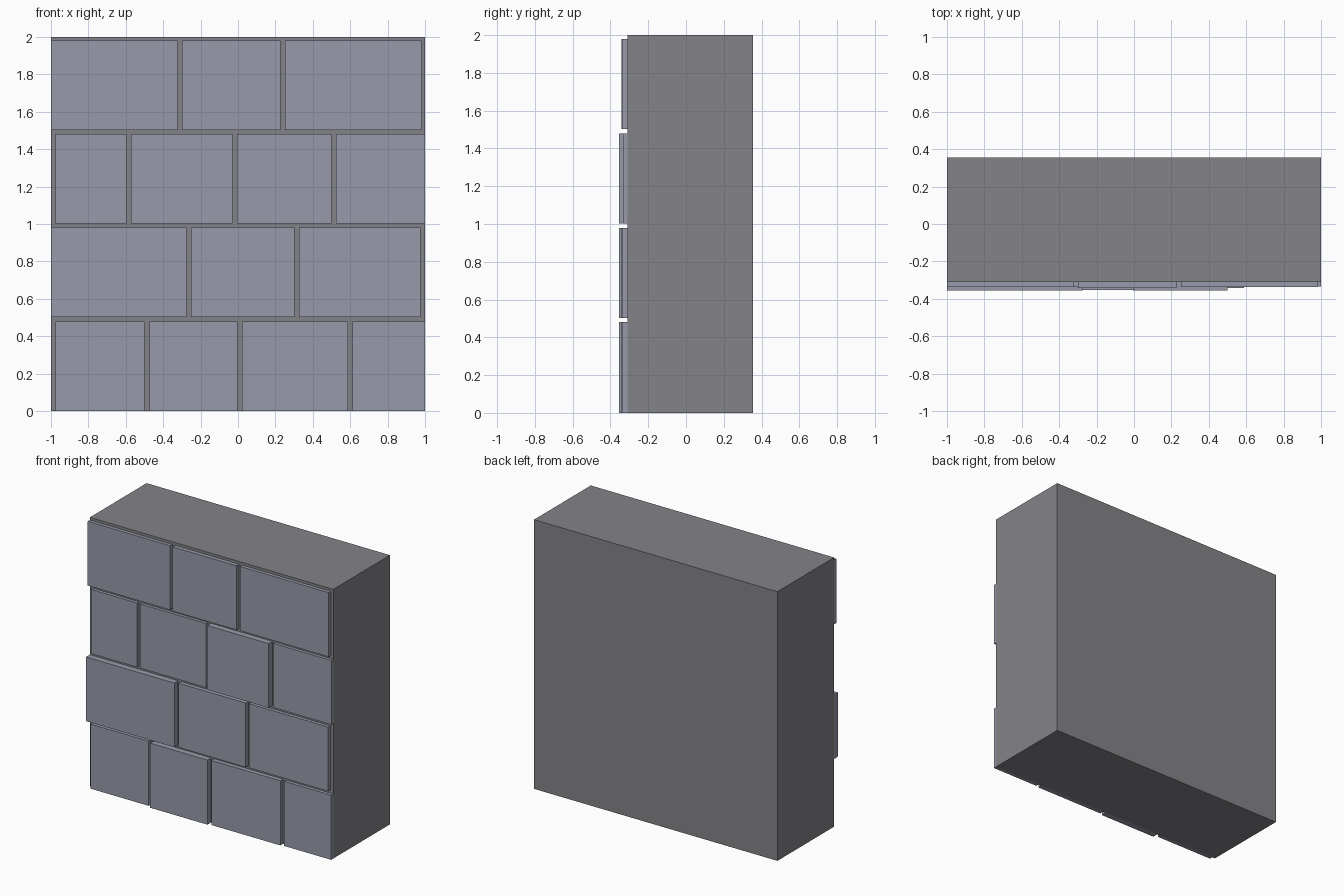
import bpy

if "Cube" in bpy.data.objects:
    bpy.data.objects.remove(bpy.data.objects["Cube"])


def material(name, color):
    m = bpy.data.materials.new(name)
    m.diffuse_color = (*color, 1)
    m.use_nodes = True
    m.node_tree.nodes["Principled BSDF"].inputs["Base Color"].default_value = m.diffuse_color
    return m


def box(name, x, y, z, mat):
    """Box from (min, max) ranges on each axis."""
    verts = [(a, b, c) for a in x for b in y for c in z]
    faces = [(0, 1, 3, 2), (4, 6, 7, 5), (0, 4, 5, 1),
             (2, 3, 7, 6), (0, 2, 6, 4), (1, 5, 7, 3)]
    mesh = bpy.data.meshes.new(name)
    mesh.from_pydata(verts, [], faces)
    mesh.materials.append(mat)
    ob = bpy.data.objects.new(name, mesh)
    bpy.context.collection.objects.link(ob)
    return ob


mortar = material("mortar", (0.23, 0.23, 0.25))
stone = material("stone", (0.31, 0.33, 0.40))

# Wall core
FRONT = -0.31
box("wall_core", (-1, 1), (FRONT, 0.355), (0, 2), mortar)

# Facing blocks, bottom row first: (left, right, front y)
rows = [
    [(-0.976, -0.5, -0.335), (-0.474, -0.003, -0.354), (0.022, 0.588, -0.343), (0.613, 1, -0.335)],
    [(-1, -0.275, -0.355), (-0.25, 0.302, -0.341), (0.326, 0.976, -0.335)],
    [(-0.976, -0.597, -0.333), (-0.572, -0.03, -0.333), (-0.005, 0.5, -0.355), (0.524, 1, -0.333)],
    [(-1, -0.323, -0.336), (-0.299, 0.227, -0.341), (0.251, 0.981, -0.336)],
]
for r, row in enumerate(rows):
    z0 = r * 0.5
    for i, (x0, x1, y) in enumerate(row):
        box(f"block_row{r + 1}_{i + 1}", (x0, x1), (y, FRONT), (z0 + (0.003 if r else 0), z0 + 0.48), stone)
